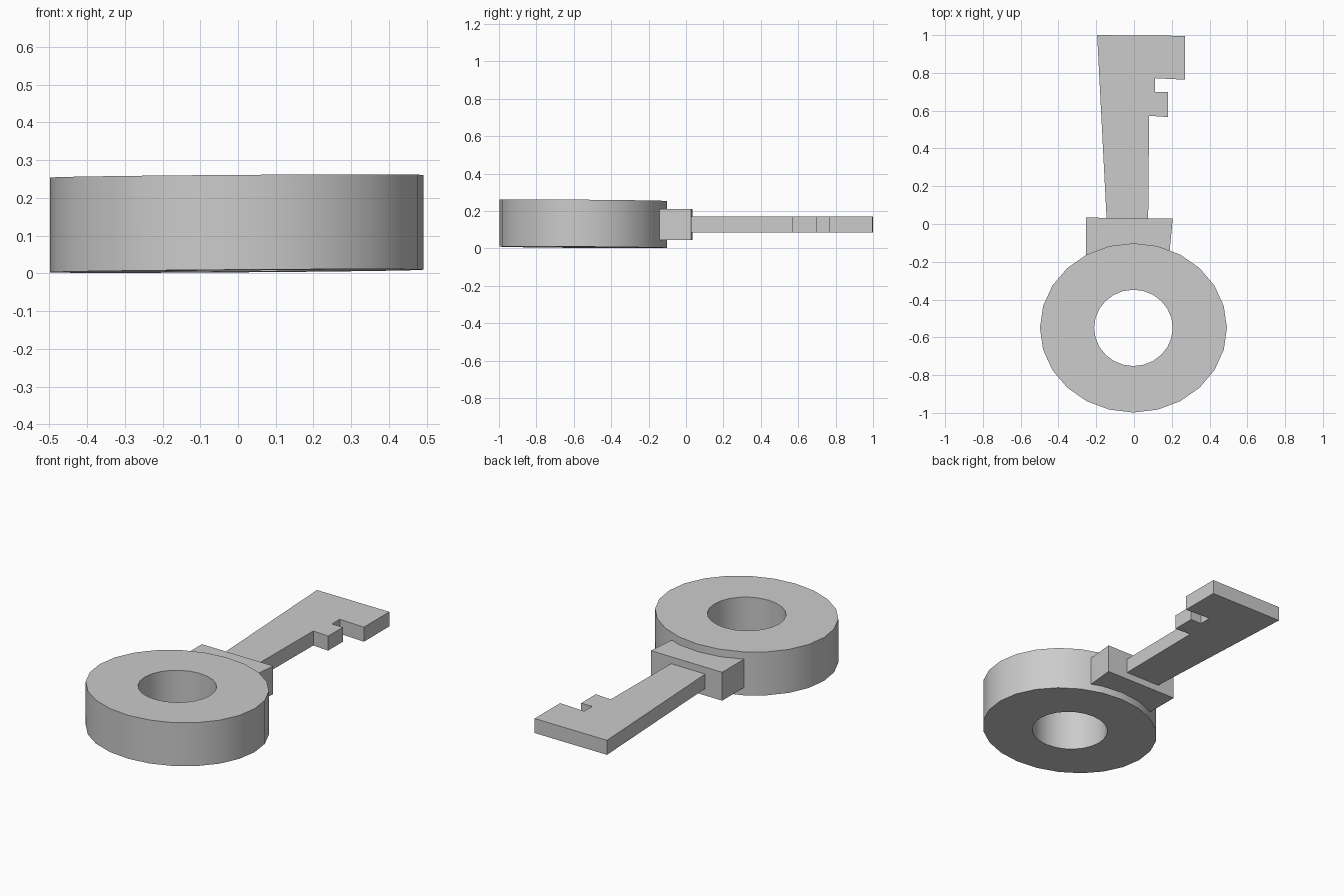
import bpy, bmesh
from math import sin, cos, tau, radians

if "Cube" in bpy.data.objects:
    bpy.data.objects.remove(bpy.data.objects["Cube"])


def finish(bm, name, smooth=False):
    bmesh.ops.recalc_face_normals(bm, faces=bm.faces)
    mesh = bpy.data.meshes.new(name)
    bm.to_mesh(mesh)
    bm.free()
    obj = bpy.data.objects.new(name, mesh)
    bpy.context.collection.objects.link(obj)
    if smooth:
        bpy.ops.object.select_all(action='DESELECT')
        obj.select_set(True)
        bpy.context.view_layer.objects.active = obj
        bpy.ops.object.shade_smooth_by_angle(angle=radians(30))
    return obj


def prism(name, outline, z0, z1):
    bm = bmesh.new()
    face = bm.faces.new([bm.verts.new((x, y, z0)) for x, y in outline])
    ext = bmesh.ops.extrude_face_region(bm, geom=[face], use_keep_orig=True)
    for v in ext["geom"]:
        if isinstance(v, bmesh.types.BMVert):
            v.co.z = z1
    return finish(bm, name)


def ring(name, cx, cy, outer, inner, z0, z1, n):
    bm = bmesh.new()
    section = [(outer, z0), (outer, z1), (inner, z1), (inner, z0)]
    loops = []
    for i in range(n):
        a = tau * i / n
        row = []
        for (rx, ry), z in section:
            x, y = rx * cos(a), ry * sin(a)
            # the bow is very slightly tilted
            row.append(bm.verts.new((cx + x, cy + y, z + 0.007 * x - 0.008 * y)))
        loops.append(row)
    for i in range(n):
        a, b = loops[i], loops[(i + 1) % n]
        for j in range(4):
            k = (j + 1) % 4
            bm.faces.new((a[j], b[j], b[k], a[k]))
    return finish(bm, name, smooth=True)


# Round handle with its hole
ring("bow", -0.003, -0.55, (0.495, 0.448), (0.208, 0.202), 0.006, 0.257, 24)

# Collar, its lower edge following the bow
prism("collar", [(-0.255, 0.034), (-0.255, -0.175), (-0.13, -0.13), (0, -0.112),
                 (0.1, -0.122), (0.188, -0.15), (0.205, 0.028)], 0.046, 0.21)

# Tapered shaft with teeth
prism("blade", [(-0.145, 0.025), (0.075, 0.025), (0.08, 0.573), (0.18, 0.566),
                (0.18, 0.70), (0.11, 0.70), (0.11, 0.772), (0.27, 0.764),
                (0.27, 0.996), (-0.195, 1.0)], 0.086, 0.17)
